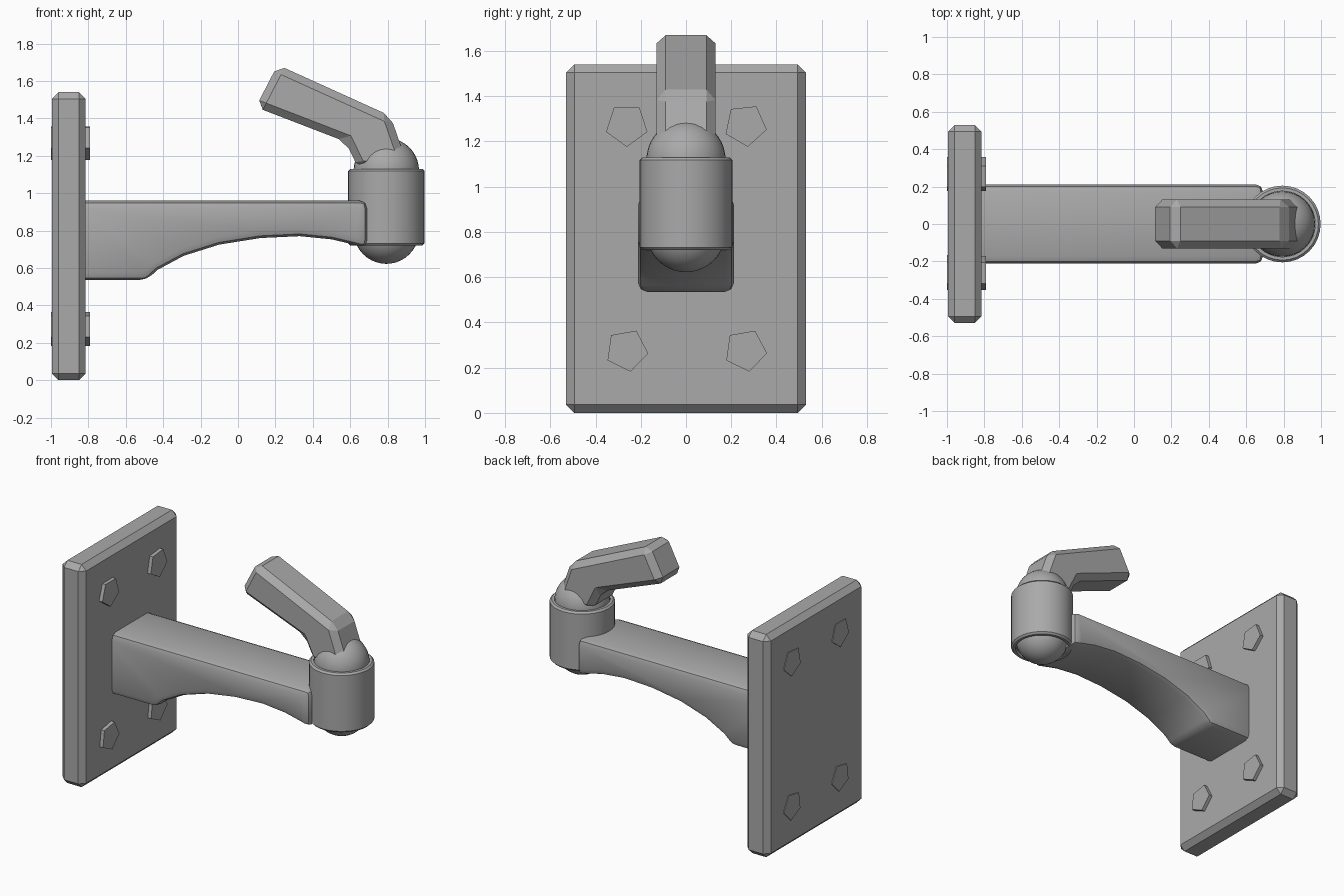
import bpy, bmesh, math
from mathutils import Vector

if "Cube" in bpy.data.objects:
    bpy.data.objects.remove(bpy.data.objects["Cube"])

gray = bpy.data.materials.new("light_gray")
gray.use_nodes = True
gray.diffuse_color = (0.4, 0.4, 0.4, 1)
gray.node_tree.nodes["Principled BSDF"].inputs["Base Color"].default_value = gray.diffuse_color


def finish(bm, name, bevel=0, segments=1, angle=30, smooth=None):
    """Turn a bmesh into a named object, with optional bevel and smoothing."""
    bmesh.ops.recalc_face_normals(bm, faces=bm.faces)
    mesh = bpy.data.meshes.new(name)
    bm.to_mesh(mesh)
    bm.free()
    mesh.materials.append(gray)
    obj = bpy.data.objects.new(name, mesh)
    bpy.context.collection.objects.link(obj)
    if bevel:
        mod = obj.modifiers.new("Bevel", 'BEVEL')
        mod.width, mod.segments = bevel, segments
        mod.limit_method, mod.angle_limit = 'ANGLE', math.radians(angle)
    bpy.ops.object.select_all(action='DESELECT')
    bpy.context.view_layer.objects.active = obj
    obj.select_set(True)
    if bevel:
        bpy.ops.object.modifier_apply(modifier="Bevel")
    if smooth:
        bpy.ops.object.shade_smooth_by_angle(angle=math.radians(smooth))
    return obj


def prism(points, depth):
    """Extrude a closed loop of points along a depth vector."""
    bm = bmesh.new()
    face = bm.faces.new([bm.verts.new(p) for p in points])
    new = bmesh.ops.extrude_face_region(bm, geom=[face])["geom"]
    bmesh.ops.translate(bm, vec=depth, verts=[v for v in new if isinstance(v, bmesh.types.BMVert)])
    return bm


def side_prism(profile, half):
    """Extrude an (x, z) outline across y, centred."""
    return prism([(x, -half, z) for x, z in profile], Vector((0, 2 * half, 0)))


# Wall plate
plate = [(-0.995, 0), (-0.815, 0), (-0.815, 1.54), (-0.995, 1.54)]
finish(side_prism(plate, 0.53), "wall_plate", bevel=0.036)

# Five-sided bolts running through the plate, each turned a little
for name, y, z, turn in (("upper_front_bolt", -0.262, 1.272, -90), ("upper_back_bolt", 0.263, 1.272, -84),
                         ("lower_front_bolt", -0.262, 0.277, -80), ("lower_back_bolt", 0.263, 0.277, -80)):
    angles = [math.radians(turn + 72 * i) for i in range(5)]
    ring = [(-1.0, y + 0.096 * math.cos(a), z + 0.096 * math.sin(a)) for a in angles]
    finish(prism(ring, Vector((0.21, 0, 0))), name)

# Arm with an arched underside
arm = [(-0.9, 0.96), (-0.9, 0.535), (-0.49, 0.535), (-0.43, 0.59), (-0.29, 0.665), (-0.1, 0.725),
       (0.12, 0.76), (0.33, 0.77), (0.5, 0.753), (0.62, 0.725), (0.69, 0.705), (0.69, 0.96)]
finish(side_prism(arm, 0.212), "arm", bevel=0.04, segments=2, smooth=40)

# Hub: turned sleeve with a shallow recess at each end
hub_x = 0.793
rim = [(0, 1.105), (0.176, 1.105), (0.176, 1.13), (0.193, 1.13), (0.205, 1.118)]
outline = rim + [(r, 1.85 - z) for r, z in reversed(rim)]
bm = bmesh.new()
verts = [bm.verts.new((hub_x + r, 0, z)) for r, z in outline]
edges = [bm.edges.new(pair) for pair in zip(verts, verts[1:])]
bmesh.ops.spin(bm, geom=verts + edges, cent=(hub_x, 0, 0), axis=(0, 0, 1),
               angle=2 * math.pi, steps=32)
bmesh.ops.remove_doubles(bm, verts=bm.verts, dist=0.0005)
finish(bm, "hub", smooth=30)

# Ball joints above and below the hub
for name, z in (("upper_ball", 1.12), ("lower_ball", 0.797)):
    bm = bmesh.new()
    bmesh.ops.create_uvsphere(bm, u_segments=32, v_segments=20, radius=0.175)
    bmesh.ops.translate(bm, vec=(hub_x, 0, z), verts=bm.verts)
    finish(bm, name, smooth=60)

# Bent handle with chamfered edges
handle = [(0.095, 1.46), (0.212, 1.686), (0.815, 1.413), (0.91, 1.14), (0.645, 1.13), (0.575, 1.275)]
finish(side_prism(handle, 0.13), "handle", bevel=0.04)
